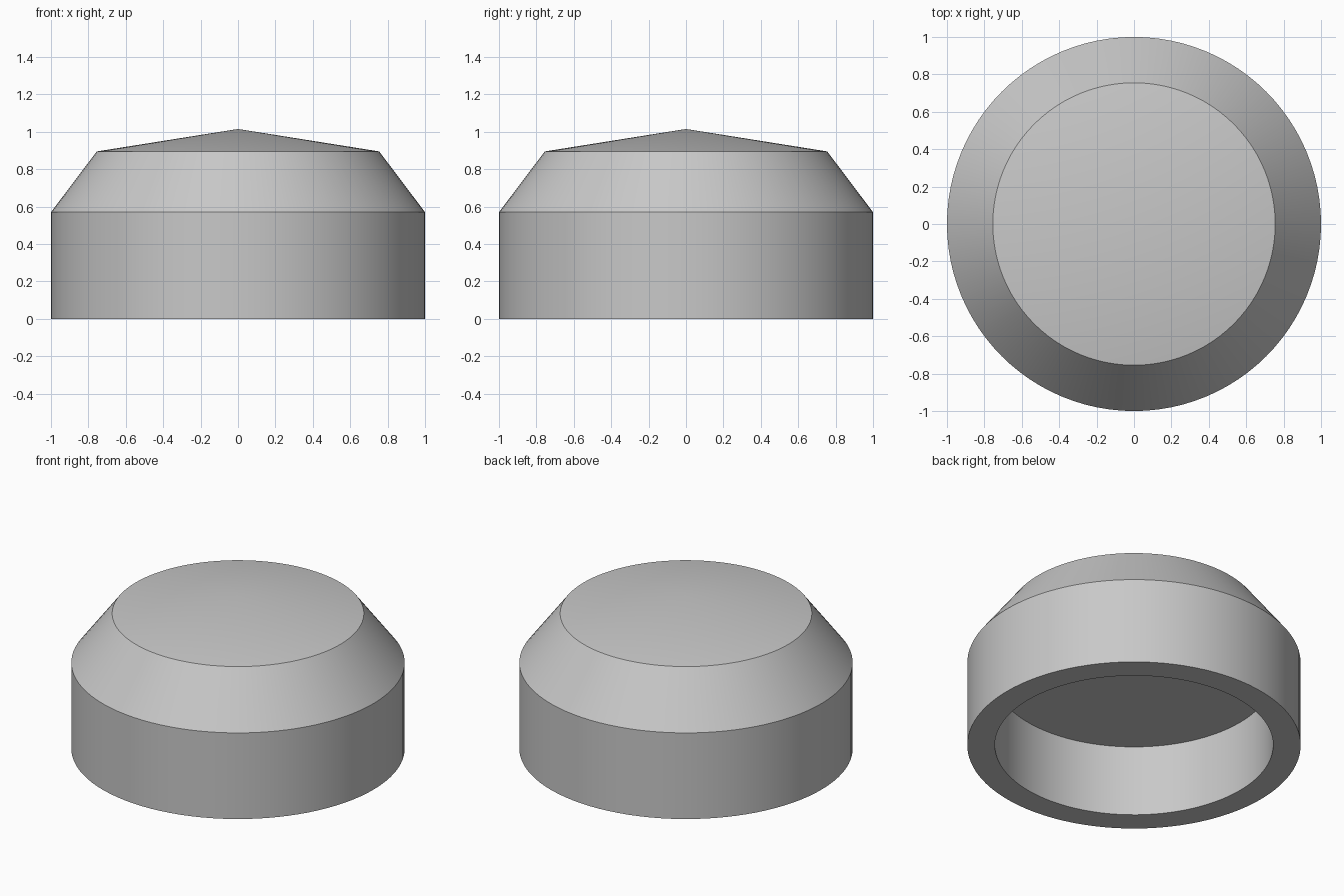
import bpy
import bmesh
import math

default_cube = bpy.data.objects.get("Cube")
if default_cube:
    bpy.data.objects.remove(default_cube, do_unlink=True)

SEGMENTS = 96


def make_material(name, colour):
    mat = bpy.data.materials.new(name)
    mat.use_nodes = True
    mat.diffuse_color = colour
    mat.node_tree.nodes["Principled BSDF"].inputs["Base Color"].default_value = colour
    return mat


def lathe(name, profile, material):
    """Revolve a radius/height profile about z into a closed solid."""
    bm = bmesh.new()
    verts = [bm.verts.new((r, 0, z)) for r, z in profile]
    edges = [bm.edges.new(pair) for pair in zip(verts, verts[1:])]
    bmesh.ops.spin(bm, geom=verts + edges, cent=(0, 0, 0), axis=(0, 0, 1),
                   angle=math.tau, steps=SEGMENTS, use_merge=True)
    bmesh.ops.remove_doubles(bm, verts=bm.verts, dist=0.0001)
    bmesh.ops.recalc_face_normals(bm, faces=bm.faces)
    mesh = bpy.data.meshes.new(name)
    bm.to_mesh(mesh)
    bm.free()
    mesh.materials.append(material)
    obj = bpy.data.objects.new(name, mesh)
    bpy.context.collection.objects.link(obj)
    return obj


grey = make_material("light grey", (0.58, 0.58, 0.58, 1))

# Hollow cap: recess ceiling, recess wall, rim, outer wall, bevel, shallow peak
cap = lathe("cap", [
    (0, 0.47), (0.835, 0.47), (0.835, 0), (1, 0),
    (1, 0.57), (0.755, 0.895), (0, 1.015),
], grey)

# Smooth round walls with crisp rings between them
bpy.ops.object.select_all(action="DESELECT")
cap.select_set(True)
bpy.context.view_layer.objects.active = cap
bpy.ops.object.shade_smooth_by_angle(angle=math.radians(30))
